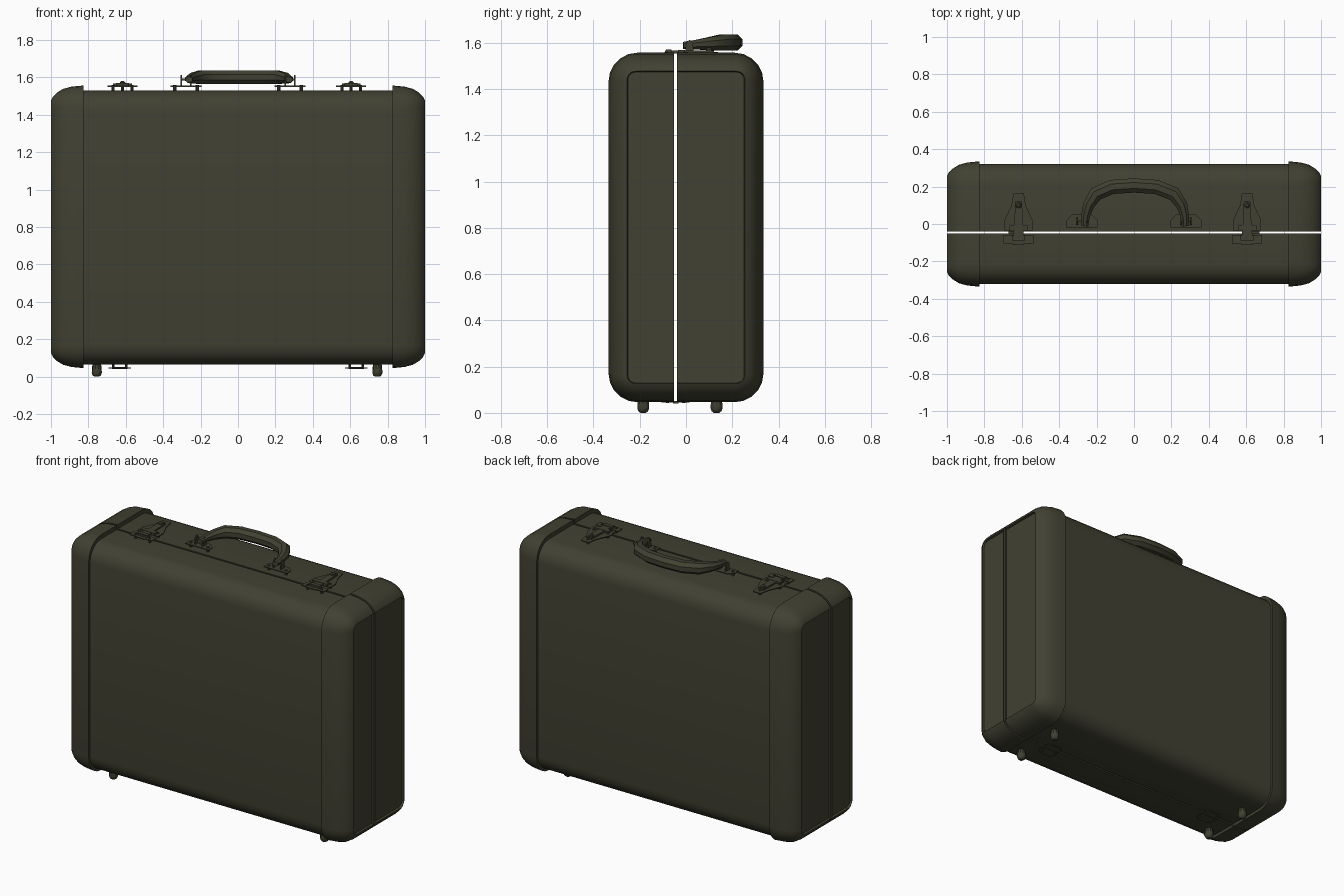
import bpy, bmesh, math
from mathutils import Vector

if "Cube" in bpy.data.objects:
    bpy.data.objects.remove(bpy.data.objects["Cube"])

olive = bpy.data.materials.new("dark_olive")
olive.diffuse_color = (0.052, 0.052, 0.032, 1)
olive.use_nodes = True
olive.node_tree.nodes["Principled BSDF"].inputs["Base Color"].default_value = olive.diffuse_color

SPLIT, GAP = -0.045, 0.006          # seam between the two halves
TOP, BOTTOM = 1.550, 0.052          # levels of the metal fittings


def finish(bm, name, angle=35):
    bmesh.ops.recalc_face_normals(bm, faces=bm.faces)
    me = bpy.data.meshes.new(name)
    bm.to_mesh(me)
    bm.free()
    ob = bpy.data.objects.new(name, me)
    bpy.context.collection.objects.link(ob)
    me.materials.append(olive)
    bpy.ops.object.select_all(action='DESELECT')
    ob.select_set(True)
    bpy.context.view_layer.objects.active = ob
    bpy.ops.object.shade_smooth_by_angle(angle=math.radians(angle))
    return ob


def loft(name, rings, angle=35):
    """Skin a list of closed rings and cap both ends."""
    bm = bmesh.new()
    vr = [[bm.verts.new(p) for p in r] for r in rings]
    n = len(vr[0])
    for a, b in zip(vr, vr[1:]):
        for i in range(n):
            bm.faces.new((a[i], a[(i + 1) % n], b[(i + 1) % n], b[i]))
    bm.faces.new(vr[0])
    bm.faces.new(vr[-1])
    return finish(bm, name, angle)


def prism(name, pts, z0, z1):
    return loft(name, [[(x, y, z) for x, y in pts] for z in (z0, z1)], 30)


def box(name, x, y, w, d, z0, z1):
    a, b = w / 2, d / 2
    return prism(name, [(x - a, y - b), (x + a, y - b), (x + a, y + b), (x - a, y + b)], z0, z1)


def disc(name, x, y, levels, sides=10):
    rings = [[(x + r * math.cos(2 * math.pi * i / sides), y + r * math.sin(2 * math.pi * i / sides), z)
              for i in range(sides)] for z, r in levels]
    return loft(name, rings)


def half_ring(x, side, yo, z0, z1, r):
    """Half of a rounded rectangle, cut straight at the seam."""
    ys = SPLIT + side * GAP
    pts = [(x, ys, z0)]
    for cz, a0 in ((z0 + r, -90), (z1 - r, 0)):
        for k in range(6):
            a = math.radians(a0 + 18 * k)
            pts.append((x, side * (yo - r + r * math.cos(a)), cz + r * math.sin(a)))
    pts.append((x, ys, z1))
    return pts


# Case halves and their padded end caps
for side, label in ((-1, "front"), (1, "back")):
    loft(label + "_shell", [half_ring(x, side, 0.322, 0.065, 1.53, 0.11) for x in (-0.86, 0.86)])
    for sx, end in ((-1, "left"), (1, "right")):
        rings = []
        # (x position, inset) with a shallow recessed panel at the end
        for x, d in ((0.826, 0.02), (0.826, 0), (0.89, 0.006), (0.935, 0.018), (0.968, 0.038),
                     (0.99, 0.06), (1.0, 0.08), (0.988, 0.084)):
            rings.append(half_ring(sx * x, side, 0.335 - d, 0.046 + d, 1.557 - d, max(0.03, 0.125 - d * 1.1)))
        loft(label + "_" + end + "_end_cap", rings)

# Latches
for n, cx in (("left", -0.617), ("right", 0.605)):
    def at(pts):
        return [(cx + x, y) for x, y in pts]
    prism(n + "_latch_plate", at([(-0.075, -0.036), (0.075, -0.036), (0.075, 0.02), (0.038, 0.1),
                                  (0.028, 0.163), (-0.028, 0.163), (-0.038, 0.1), (-0.075, 0.02)]), TOP, TOP + 0.006)
    prism(n + "_latch_catch", at([(-0.08, -0.105), (-0.03, -0.105), (-0.03, -0.112), (0.03, -0.112),
                                  (0.03, -0.105), (0.08, -0.105), (0.08, -0.06), (-0.08, -0.06)]), TOP, TOP + 0.006)
    prism(n + "_latch_tongue", at([(-0.03, -0.09), (0.03, -0.09), (0.022, 0.02), (0.018, 0.12), (-0.018, 0.12),
                                   (-0.022, 0.02)]), TOP + 0.004, TOP + 0.016)
    box(n + "_latch_barrel", cx, -0.02, 0.1, 0.03, TOP + 0.004, TOP + 0.018)
    box(n + "_latch_hook", cx, -0.075, 0.07, 0.025, TOP + 0.004, TOP + 0.02)
    disc(n + "_latch_button", cx, 0.1, [(TOP + 0.01, 0.016), (TOP + 0.024, 0.014), (TOP + 0.03, 0.007)])
    for dx, y in ((-0.05, 0.0), (0.05, 0.0), (-0.05, -0.085), (0.05, -0.085), (0, 0.13)):
        disc(n + "_latch_rivet", cx + dx, y, [(1.52, 0.008), (TOP + 0.01, 0.008)], 8)

# Handle brackets: flanged plate, two lugs and a pin
for n, cx in (("left", -0.278), ("right", 0.278)):
    prism(n + "_handle_plate", [(cx + x, y) for x, y in (
        (-0.083, -0.02), (0.083, -0.02), (0.083, 0.02), (0.05, 0.052), (-0.05, 0.052), (-0.083, 0.02))],
        TOP, TOP + 0.006)
    for s in (-1, 1):
        bracket = [(0.0, TOP), (0.04, TOP), (0.034, 1.6), (0.02, 1.612), (0.006, 1.6)]
        x = cx + s * 0.026
        loft(n + "_handle_lug", [[(x + t, y - 0.005, z) for y, z in bracket] for t in (-0.004, 0.004)])
        disc(n + "_plate_rivet", cx + s * 0.06, 0.005, [(1.52, 0.009), (TOP + 0.011, 0.009)], 8)
    box(n + "_handle_pin", cx, 0.015, 0.06, 0.012, 1.583, 1.595)

# Carrying handle: swept faceted grip, thicker in the middle
path = [(-0.262, -0.012), (-0.26, 0.04), (-0.243, 0.1), (-0.205, 0.16), (-0.12, 0.198), (0.0, 0.206),
        (0.12, 0.198), (0.215, 0.16), (0.256, 0.1), (0.272, 0.04), (0.273, -0.012)]
grip = []
for i, (x, y) in enumerate(path):
    a, b = path[max(i - 1, 0)], path[min(i + 1, len(path) - 1)]
    t = Vector((b[0] - a[0], b[1] - a[1], 0)).normalized()
    side = Vector((-t.y, t.x, 0))
    f = min(1, max(0, y) / 0.16)
    w, h = 0.018 + 0.021 * f, 0.016 + 0.02 * f
    c = Vector((x, y, 1.588 + 0.013 * f))
    grip.append([c + side * w * math.cos(k * math.pi / 4 + 0.39) * 1.06
                 + Vector((0, 0, h * 1.06 * math.sin(k * math.pi / 4 + 0.39))) for k in range(8)])
loft("carrying_handle", grip, 40)

# Hinges under the case
for n, cx in (("left", -0.632), ("right", 0.632)):
    for s in (-1, 1):
        prism(n + "_hinge_leaf", [(cx + x, SPLIT + s * y) for x, y in (
            (-0.06, 0.01), (0.06, 0.01), (0.06, 0.035), (0.038, 0.06), (-0.038, 0.06), (-0.06, 0.035))],
            BOTTOM - 0.008, BOTTOM - 0.002)
        for dx in (-0.035, 0.035):
            disc(n + "_hinge_rivet", cx + dx, SPLIT + s * 0.035, [(0.042, 0.007), (0.075, 0.007)], 8)
    box(n + "_hinge_knuckle", cx, SPLIT, 0.08, 0.024, BOTTOM - 0.011, BOTTOM - 0.001)

# Rounded feet
for x in (-0.755, 0.745):
    for y in (-0.185, 0.132):
        disc("foot", x, y, [(0, 0.012), (0.007, 0.022), (0.02, 0.027), (0.042, 0.026), (0.075, 0.022)], 10)
